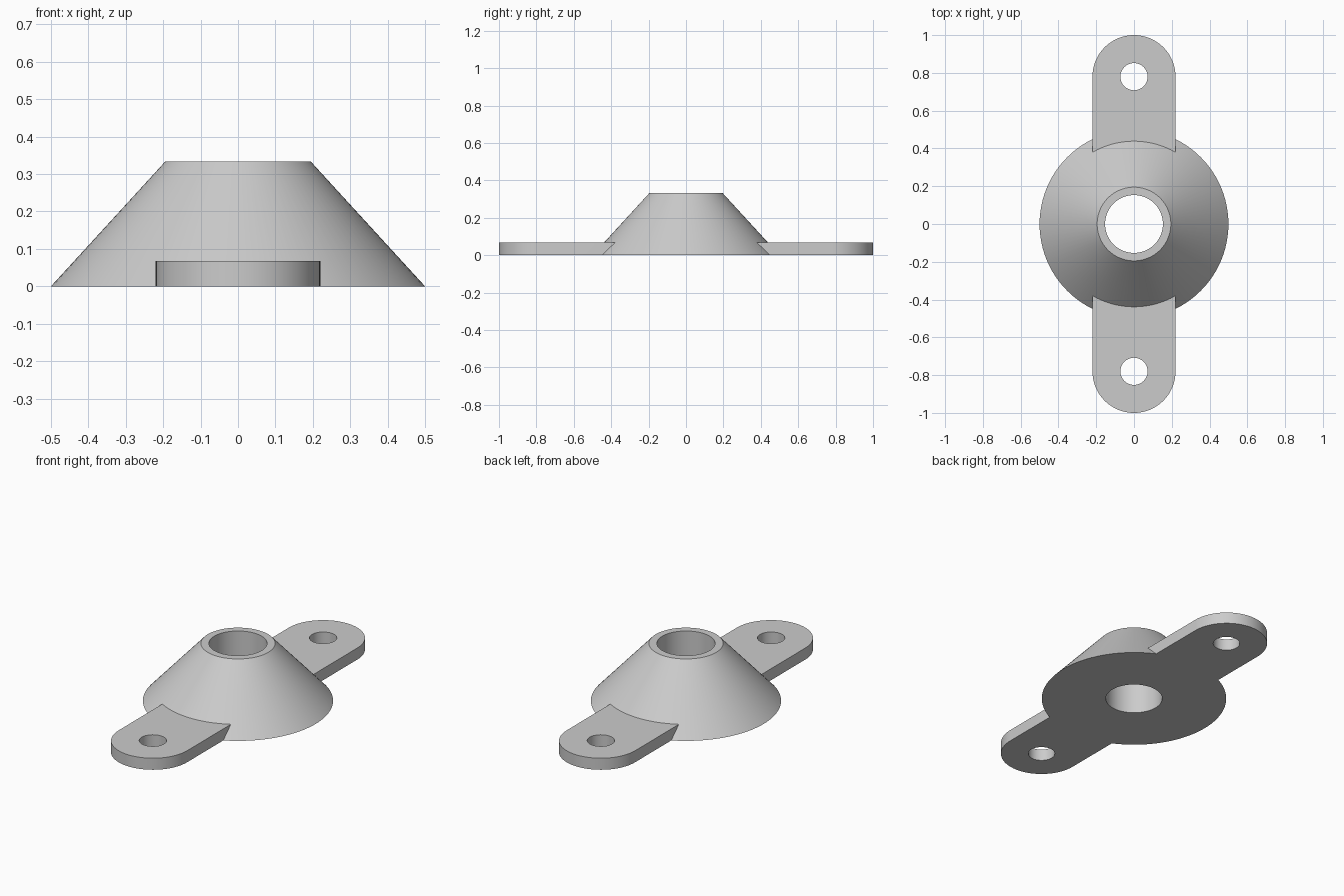
import bpy
import bmesh
from math import sin, cos, pi, radians, sqrt

if "Cube" in bpy.data.objects:
    bpy.data.objects.remove(bpy.data.objects["Cube"], do_unlink=True)

BASE_R, TOP_R, BORE_R, HEIGHT = 0.5, 0.195, 0.153, 0.333
TAB_R, TAB_Y, TAB_H, HOLE_R = 0.22, 0.78, 0.067, 0.072

grey = bpy.data.materials.new("plain grey")
grey.use_nodes = True
colour = (0.6, 0.6, 0.6, 1)
grey.diffuse_color = colour
grey.node_tree.nodes["Principled BSDF"].inputs["Base Color"].default_value = colour


def finish(bm, name):
    bmesh.ops.recalc_face_normals(bm, faces=bm.faces)
    mesh = bpy.data.meshes.new(name)
    bm.to_mesh(mesh)
    bm.free()
    mesh.materials.append(grey)
    obj = bpy.data.objects.new(name, mesh)
    bpy.context.collection.objects.link(obj)
    bpy.ops.object.select_all(action='DESELECT')
    obj.select_set(True)
    bpy.context.view_layer.objects.active = obj
    bpy.ops.object.shade_smooth_by_angle(angle=radians(30))
    return obj


def add_loop(bm, points):
    return [bm.verts.new(p) for p in points]


def bridge(bm, a, b):
    n = len(a)
    for i in range(n):
        j = (i + 1) % n
        bm.faces.new((a[i], a[j], b[j], b[i]))


def circle(r, z, y=0, n=96):
    return [(r * cos(2 * pi * i / n), y + r * sin(2 * pi * i / n), z) for i in range(n)]


def tab_outline(z):
    # Rounded outer end, then an inner edge that follows the cone at this height
    outer = [(TAB_R * cos(pi * i / 40), TAB_Y + TAB_R * sin(pi * i / 40), z) for i in range(41)]
    r = BASE_R - (BASE_R - TOP_R) * z / HEIGHT - 0.001
    xs = [TAB_R * (i / 10 - 1) for i in range(21)]
    return outer + [(x, sqrt(r * r - x * x), z) for x in xs]


# Conical hub with a straight bore
bm = bmesh.new()
profile = [(BASE_R, 0), (TOP_R, HEIGHT), (BORE_R, HEIGHT), (BORE_R, 0)]
rings = [add_loop(bm, circle(r, z)) for r, z in profile]
for k, ring in enumerate(rings):
    bridge(bm, ring, rings[(k + 1) % len(rings)])
finish(bm, "conical_hub")

# Mounting tabs with screw holes, front and back
for name, side in (("back_tab", 1), ("front_tab", -1)):
    bm = bmesh.new()
    outlines = [add_loop(bm, tab_outline(z)) for z in (0, TAB_H)]
    holes = [add_loop(bm, circle(HOLE_R, z, TAB_Y, 48)) for z in (0, TAB_H)]
    bridge(bm, *outlines)
    bridge(bm, *holes)
    for level, up in ((0, -1), (1, 1)):
        edges = []
        for loop in (outlines[level], holes[level]):
            edges += [bm.edges.get((v, loop[i - 1])) for i, v in enumerate(loop)]
        bmesh.ops.triangle_fill(bm, use_beauty=True, edges=edges, normal=(0, 0, up))
    bmesh.ops.scale(bm, vec=(side, side, 1), verts=bm.verts)
    finish(bm, name)
